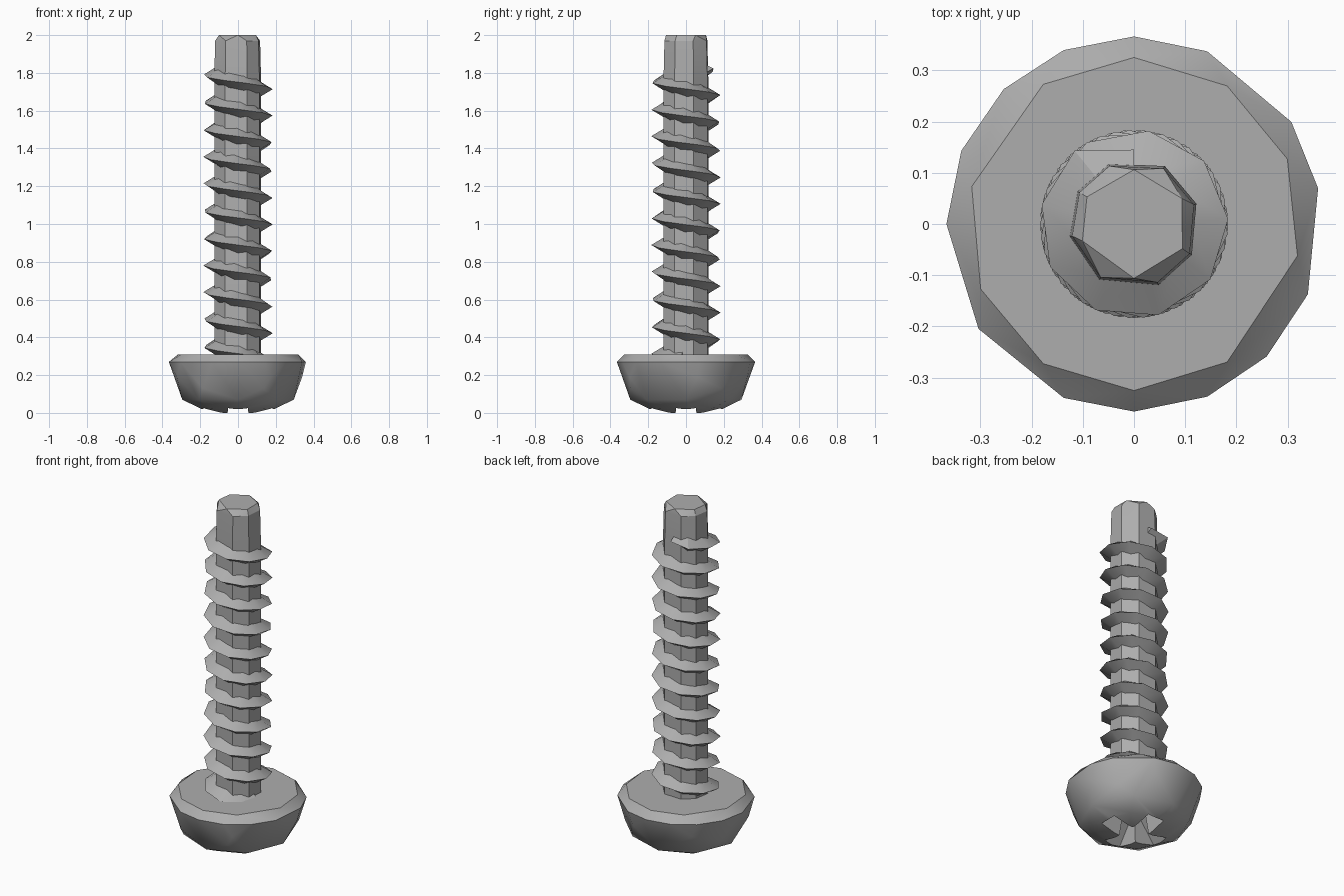
import bpy, bmesh
from math import sin, cos, pi, radians
from mathutils import Vector

if "Cube" in bpy.data.objects:
    bpy.data.objects.remove(bpy.data.objects["Cube"], do_unlink=True)

steel = bpy.data.materials.new("grey steel")
steel.use_nodes = True
GREY = (0.42, 0.42, 0.42, 1)
steel.diffuse_color = GREY
steel.node_tree.nodes["Principled BSDF"].inputs["Base Color"].default_value = GREY


def finish(bm, name):
    bmesh.ops.recalc_face_normals(bm, faces=bm.faces)
    mesh = bpy.data.meshes.new(name)
    bm.to_mesh(mesh)
    bm.free()
    mesh.materials.append(steel)
    obj = bpy.data.objects.new(name, mesh)
    bpy.context.collection.objects.link(obj)
    return obj


def activate(obj):
    bpy.ops.object.select_all(action='DESELECT')
    obj.select_set(True)
    bpy.context.view_layer.objects.active = obj


def smooth(obj, angle):
    activate(obj)
    bpy.ops.object.shade_smooth_by_angle(angle=radians(angle))


def polar(r, degrees, z):
    a = radians(degrees)
    return Vector((r * cos(a), r * sin(a), z))


def faceted(name, points):
    """Convex low-poly solid around the points."""
    bm = bmesh.new()
    for p in points:
        bm.verts.new(p)
    res = bmesh.ops.convex_hull(bm, input=bm.verts)
    spare = [v for v in res["geom_interior"] if isinstance(v, bmesh.types.BMVert)]
    bmesh.ops.delete(bm, geom=spare, context='VERTS')
    bmesh.ops.dissolve_limit(bm, angle_limit=radians(1), verts=bm.verts, edges=bm.edges)
    return finish(bm, name)


def rings(spec):
    return [polar(r, a, z) for r, z, angles in spec for a in angles]


# Pan head, standing on its rounded face
head = faceted("screw_head", rings([
    (0.325, 0.31, (90, 56, 23, -11, -56, -90, -123, -157, 167, 123)),
    (0.366, 0.27, (90, 67, 33, 11, -22, -45, -67, -90, -112, -146, 180, 157, 134, 112)),
    (0.345, 0.19, (10, 70, 200, 300, 130)),
    (0.325, 0.13, (-65, 35, 160, 235)),
    (0.295, 0.07, (0, 50, 95, 180, 225, 270, 315, 135)),
    (0.195, 0.022, range(0, 360, 45)),
    (0.10, 0.0, range(22, 360, 45)),
]))

# Cross recess, cut by two tapered wedges
for turn in (0, 90):
    points = []
    for reach, half, z in ((0.23, 0.058, -0.03), (0.07, 0.04, 0.15)):
        for sx in (-1, 1):
            for sy in (-1, 1):
                x, y = sx * reach, sy * half
                points.append(Vector((x, y, z) if turn == 0 else (y, x, z)))
    cutter = faceted("recess_cutter", points)
    cutter.hide_render = True
    cut = head.modifiers.new("recess", 'BOOLEAN')
    cut.operation = 'DIFFERENCE'
    cut.solver = 'EXACT'
    cut.object = cutter
    activate(head)
    bpy.ops.object.modifier_apply(modifier=cut.name)
    bpy.data.objects.remove(cutter, do_unlink=True)
smooth(head, 30)

# Faceted shank with a chamfered tip
sides = (191, 113, 62, 18, -28, -68, -122, 150)
shank = faceted("shank", rings([
    (0.128, 0.28, sides),
    (0.128, 1.78, sides),
    (0.123, 1.97, sides),
    (0.106, 2.0, (150, 90, 28, -27, -90, 198)),
]))
smooth(shank, 20)

# Helical thread winding down from the tip to the head
PITCH, STEP, START = 0.1437, 39, -270
bm = bmesh.new()
previous = None
angle = START
while True:
    z = 1.715 - PITCH * angle / 360
    crest = 0.145 if angle == START else 0.184
    half = 0.02 if angle == START else 0.046
    section = [bm.verts.new(polar(r, angle, z + dz))
               for r, dz in ((0.108, -half), (crest, 0), (0.108, half))]
    if previous is None:
        bm.faces.new(section)
    else:
        for i in range(3):
            j = (i + 1) % 3
            bm.faces.new((previous[i], previous[j], section[j], section[i]))
    previous = section
    if z < 0.29:
        break
    angle += STEP
bm.faces.new(previous)
smooth(finish(bm, "thread"), 25)
